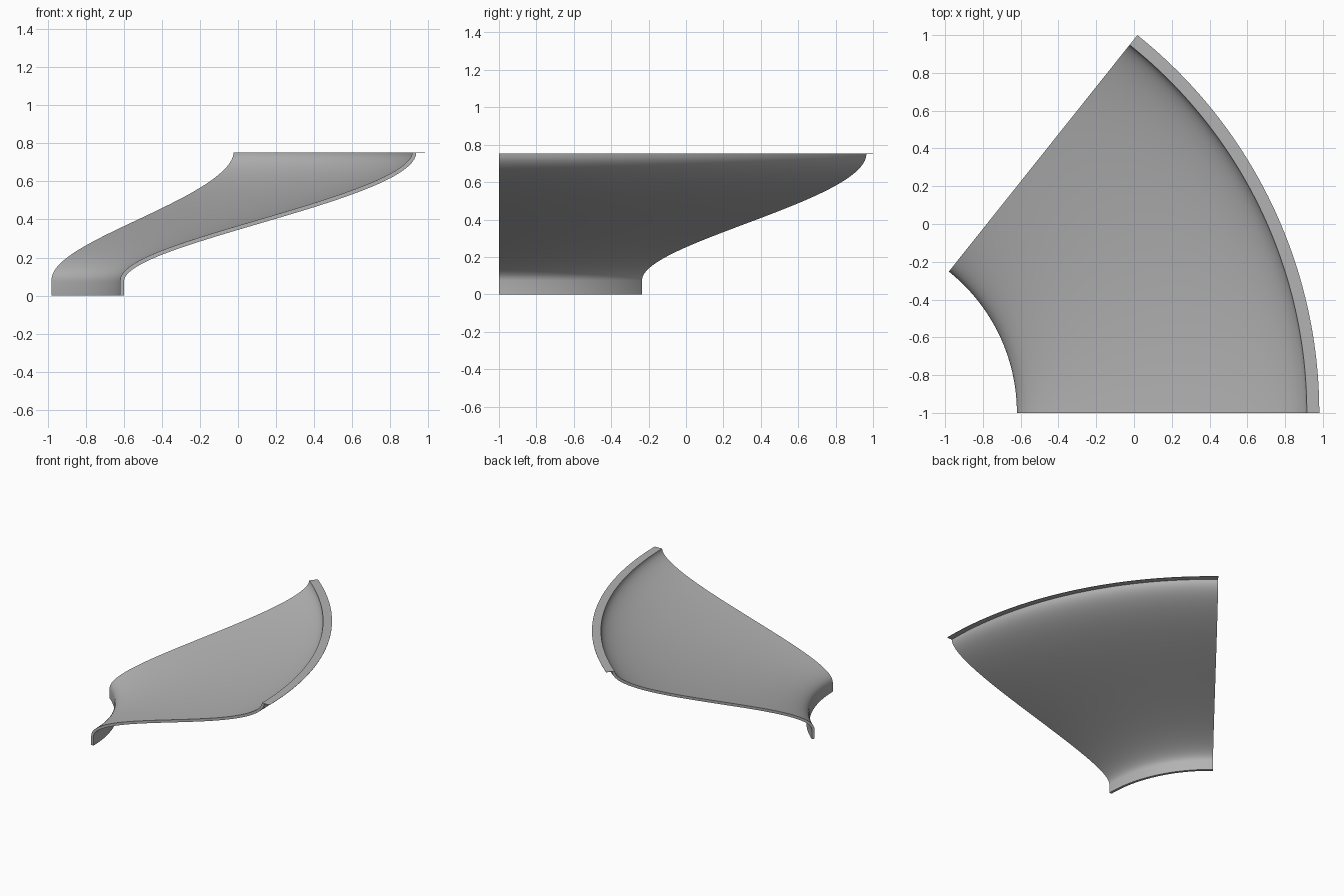
import bpy, bmesh, math
from mathutils import Vector

cube = bpy.data.objects.get("Cube")
if cube:
    bpy.data.objects.remove(cube, do_unlink=True)

SWEEP = math.tau / 7            # one seventh of a full ring
AXIS = Vector((-1.577, -1, 0))  # vertical axis of the ring
HEIGHT, WALL = 0.752, 0.021
BASE_R, RIM_R, FLANGE_R = 0.978, 2.513, 2.558

grey = bpy.data.materials.new("plain grey")
grey.use_nodes = True
grey.diffuse_color = (0.45, 0.45, 0.45, 1)
grey.node_tree.nodes["Principled BSDF"].inputs["Base Color"].default_value = grey.diffuse_color


def revolve(name, profile, steps=56):
    """Sweep a closed (radius, height) profile around the axis, with capped ends."""
    bm = bmesh.new()
    face = bm.faces.new([bm.verts.new(AXIS + Vector((r, 0, z))) for r, z in profile])
    start = bmesh.ops.duplicate(bm, geom=[face])["geom"]
    bmesh.ops.spin(bm, geom=[face], cent=AXIS, axis=(0, 0, 1), angle=SWEEP, steps=steps)
    bmesh.ops.remove_doubles(bm, verts=bm.verts, dist=1e-5)
    # Drop any doubled or hidden cap, then keep one cap at each end
    bmesh.ops.delete(bm, geom=[f for f in bm.faces if len(f.verts) == len(profile) and len(profile) > 4],
                     context="FACES_ONLY")
    bmesh.ops.holes_fill(bm, edges=[e for e in bm.edges if e.is_boundary], sides=0)
    bmesh.ops.recalc_face_normals(bm, faces=bm.faces)
    mesh = bpy.data.meshes.new(name)
    bm.to_mesh(mesh)
    bm.free()
    mesh.materials.append(grey)
    obj = bpy.data.objects.new(name, mesh)
    bpy.context.collection.objects.link(obj)
    bpy.ops.object.select_all(action="DESELECT")
    obj.select_set(True)
    bpy.context.view_layer.objects.active = obj
    bpy.ops.object.shade_smooth_by_angle(angle=math.radians(30))
    return obj


# Curved wall: an S-shaped outer line and its inward offset
a, b, c, d = (Vector(p) for p in ((BASE_R, 0.075), (BASE_R, 0.275), (RIM_R, 0.502), (RIM_R, HEIGHT)))
outer, inner = [Vector((BASE_R, 0))], [Vector((BASE_R - WALL, 0))]
COUNT = 40
for i in range(COUNT + 1):
    t = i / COUNT
    u = 1 - t
    point = a * u**3 + b * 3 * u * u * t + c * 3 * u * t * t + d * t**3
    slope = ((b - a) * u * u + (c - b) * 2 * u * t + (d - c) * t * t).normalized()
    outer.append(point)
    inner.append(point + Vector((-slope.y, slope.x)) * WALL)
revolve("bowl_wall", outer + inner[::-1])

# Paper-thin flat flange around the upper rim
thin = HEIGHT - 0.002
revolve("rim_flange", [(RIM_R - 0.002, thin), (FLANGE_R, thin), (FLANGE_R, HEIGHT), (RIM_R - 0.002, HEIGHT)])
